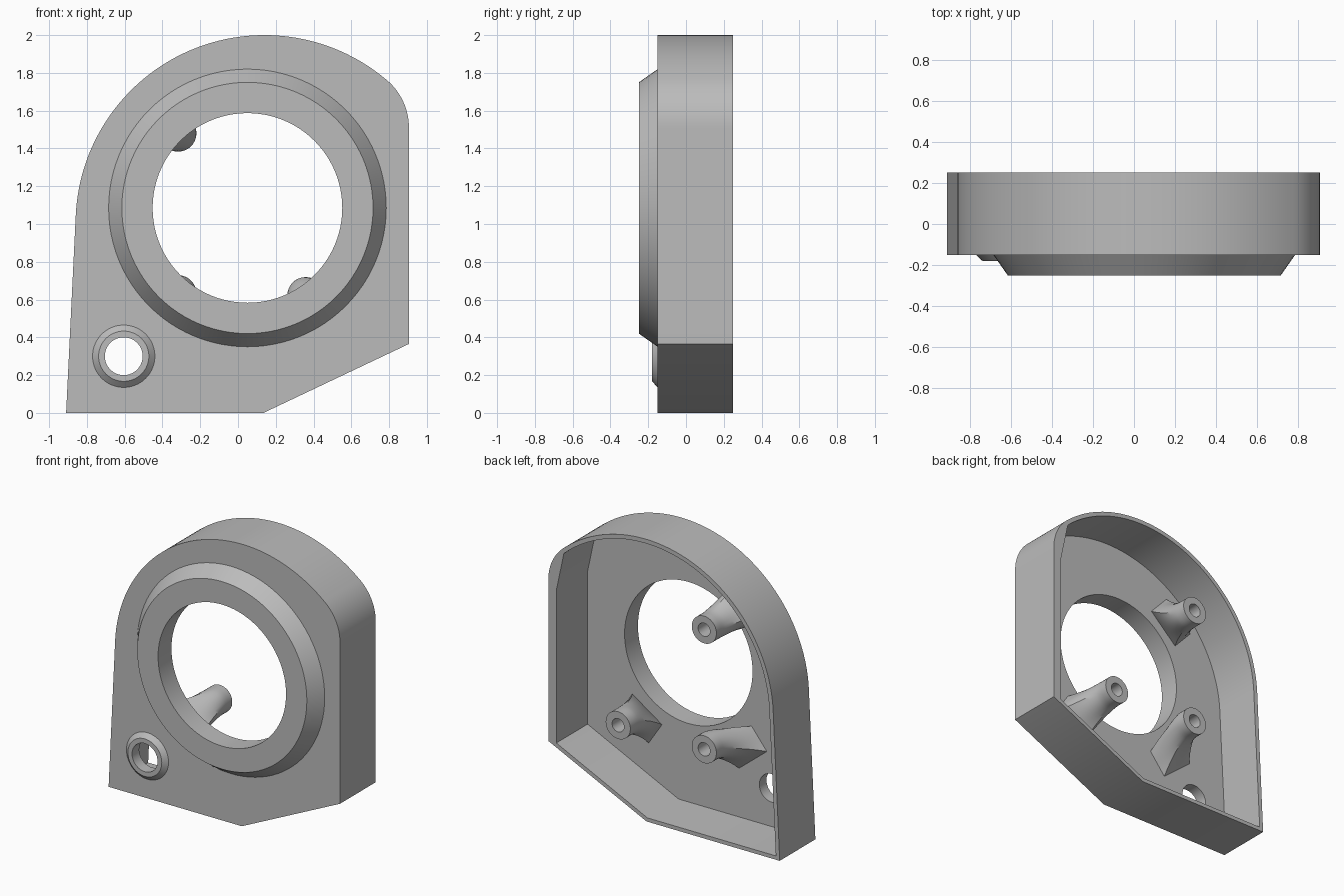
import bpy, bmesh
from math import sin, cos, pi, radians, hypot

cube = bpy.data.objects.get("Cube")
if cube:
    bpy.data.objects.remove(cube, do_unlink=True)

grey = bpy.data.materials.new("plain_grey")
grey.use_nodes = True
grey.diffuse_color = (0.5, 0.5, 0.5, 1)
grey.node_tree.nodes["Principled BSDF"].inputs["Base Color"].default_value = (0.5, 0.5, 0.5, 1)

FRONT, FLOOR, BACK = -0.15, -0.10, 0.25
BORE = (0.05, 1.085, 0.502)      # x, z, radius
PORT = (-0.605, 0.30, 0.10)


def finish(name, bm):
    bmesh.ops.recalc_face_normals(bm, faces=bm.faces)
    mesh = bpy.data.meshes.new(name)
    bm.to_mesh(mesh)
    bm.free()
    mesh.materials.append(grey)
    ob = bpy.data.objects.new(name, mesh)
    bpy.context.collection.objects.link(ob)
    bpy.ops.object.select_all(action='DESELECT')
    ob.select_set(True)
    bpy.context.view_layer.objects.active = ob
    bpy.ops.object.shade_smooth_by_angle(angle=radians(30))
    return ob


def arc(x, z, r, start, end, steps):
    angles = [radians(start + (end - start) * i / steps) for i in range(steps + 1)]
    return [(x + r * cos(a), z + r * sin(a)) for a in angles]


def circle(x, z, r, n=96):
    return arc(x, z, r, 0, 360, n)[:-1]


def ring(bm, points, y):
    return [bm.verts.new((x, y, z)) for x, z in points]


def bridge(bm, a, b):
    n = len(a)
    for i in range(n):
        j = (i + 1) % n
        bm.faces.new((a[i], a[j], b[j], b[i]))


def fill(bm, *loops):
    edges = []
    for loop in loops:
        for a, b in zip(loop, loop[1:] + loop[:1]):
            edges.append(bm.edges.get((a, b)) or bm.edges.new((a, b)))
    bmesh.ops.triangle_fill(bm, use_beauty=True, use_dissolve=False, edges=edges)


# Housing: open-backed shell with two holes through its front plate
outer = [(-0.91, 0), (0.135, 0), (0.905, 0.365)]
outer += arc(0.575, 1.51, 0.33, 0, 49.5, 14)
outer += arc(0.14, 1.0, 1.0, 50.5, 177, 64)
inner = [(-0.88, 0.027), (0.128, 0.027), (0.842, 0.367), (0.842, 1.45)]
inner += arc(0.14, 1.0, 0.97, 48.5, 177, 64)

bm = bmesh.new()
out_front, out_back = ring(bm, outer, FRONT), ring(bm, outer, BACK)
in_floor, in_back = ring(bm, inner, FLOOR), ring(bm, inner, BACK)
bridge(bm, out_front, out_back)
bridge(bm, in_floor, in_back)
holes_front, holes_floor = [], []
for hole in (BORE, PORT):
    holes_front.append(ring(bm, circle(*hole), FRONT))
    holes_floor.append(ring(bm, circle(*hole), FLOOR))
    bridge(bm, holes_front[-1], holes_floor[-1])
fill(bm, out_back, in_back)
fill(bm, out_front, *holes_front)
fill(bm, in_floor, *holes_floor)
finish("housing", bm)


# Raised bevelled collars around the two holes
def collar(name, hole, base_r, top_r, top_y):
    x, z, r = hole
    bm = bmesh.new()
    section = [(r, FRONT), (r, top_y), (top_r, top_y), (base_r, FRONT)]
    rings = [ring(bm, circle(x, z, rad), y) for rad, y in section]
    for a, b in zip(rings, rings[1:]):
        bridge(bm, a, b)
    finish(name, bm)


collar("main_collar", BORE, 0.735, 0.665, -0.25)
collar("port_collar", PORT, 0.165, 0.133, -0.18)


# Mounting posts: round at the tip, flaring to a rectangular foot beside the bore
def post(name, x, z):
    ux, uz = x - BORE[0], z - BORE[1]
    length = hypot(ux, uz)
    ux, uz = ux / length, uz / length
    n, steps = 32, 14

    def section(w, r=0.097):
        pts = []
        for i in range(n):
            c, s = cos(2 * pi * i / n), sin(2 * pi * i / n)
            m = max(abs(c), abs(s))
            u = (1 - w) * r * c + w * (0.125 + 0.095 * c / m)
            v = (1 - w) * r * s + w * 0.14 * s / m
            pts.append((x + u * ux - v * uz, z + u * uz + v * ux))
        return pts

    bm = bmesh.new()
    bore_end = ring(bm, section(0, 0.047), 0.05)
    bm.faces.new(bore_end)
    rings = [bore_end, ring(bm, section(0, 0.047), BACK)]
    for k in range(steps + 1):
        t = k / steps
        w = max(0, (t - 0.2) / 0.8) ** 1.5
        rings.append(ring(bm, section(w), BACK + (FLOOR - BACK) * t))
    for a, b in zip(rings, rings[1:]):
        bridge(bm, a, b)
    finish(name, bm)


post("upper_right_post", -0.317, 1.48)
post("lower_right_post", -0.317, 0.632)
post("lower_left_post", 0.358, 0.622)
